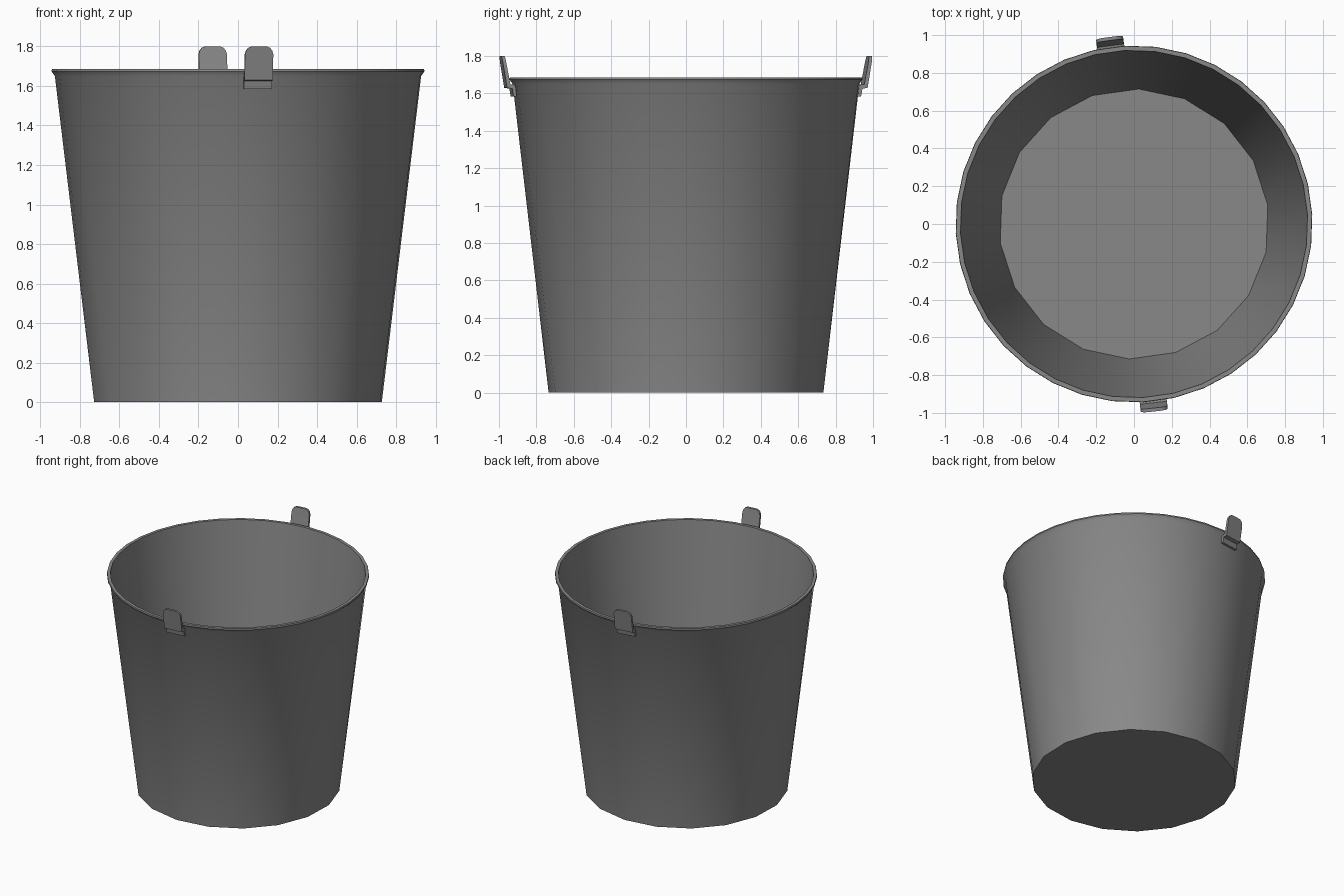
import bpy, bmesh
from math import sin, cos, radians, pi

if "Cube" in bpy.data.objects:
    bpy.data.objects.remove(bpy.data.objects["Cube"])

grey = bpy.data.materials.new("grey metal")
grey.use_nodes = True
COLOUR = (0.25, 0.25, 0.25, 1)
grey.diffuse_color = COLOUR
grey.node_tree.nodes["Principled BSDF"].inputs["Base Color"].default_value = COLOUR


def finish(bm, name, angle):
    bmesh.ops.recalc_face_normals(bm, faces=bm.faces)
    mesh = bpy.data.meshes.new(name)
    bm.to_mesh(mesh)
    bm.free()
    mesh.materials.append(grey)
    obj = bpy.data.objects.new(name, mesh)
    bpy.context.collection.objects.link(obj)
    bpy.ops.object.select_all(action='DESELECT')
    obj.select_set(True)
    bpy.context.view_layer.objects.active = obj
    bpy.ops.object.shade_smooth_by_angle(angle=radians(angle))
    return obj


def ring(bm, radius, z, sides, start):
    angles = [radians(start) + 2 * pi * i / sides for i in range(sides)]
    return [bm.verts.new((radius * cos(a), radius * sin(a), z)) for a in angles]


def bridge(bm, a, b):
    n = len(a)
    for i in range(n):
        j = (i + 1) % n
        bm.faces.new((a[i], a[j], b[j], b[i]))


def fan_wall(bm, low, high):
    # Each low corner meets two high corners: one triangle and one quad per side
    n, m = len(low), len(high)
    for i in range(n):
        t0, t1, t2 = (high[(2 * i + k) % m] for k in range(3))
        bm.faces.new((low[i], t1, t0))
        bm.faces.new((low[i], low[(i + 1) % n], t2, t1))


# Bucket: coarse base, finer flared rim, inner wall and floor
bm = bmesh.new()
base = ring(bm, 0.735, 0, 18, 8)
rim = [ring(bm, r, z, 36, 3) for r, z in
       ((0.928, 1.65), (0.945, 1.674), (0.943, 1.685), (0.92, 1.685))]
floor = ring(bm, 0.715, 0.015, 18, 8)
bm.faces.new(base)
bm.faces.new(floor)
fan_wall(bm, base, rim[0])
for a, b in zip(rim, rim[1:]):
    bridge(bm, a, b)
fan_wall(bm, floor, rim[-1])
finish(bm, "bucket", 35)


# Handle lugs: bent strap with a rounded top, lofted from bottom to top
def lug(name, turn):
    rows = [  # inner radius, inner z, outer radius, outer z, half width
        (0.918, 1.584, 0.935, 1.584, 0.072),
        (0.925, 1.645, 0.942, 1.625, 0.072),
        (0.952, 1.648, 0.970, 1.630, 0.072),
    ]
    for z, half in ((1.76, 0.072), (1.78, 0.066), (1.793, 0.055), (1.80, 0.038)):
        lean = 0.970 + (z - 1.63) * 0.165
        rows.append((lean - 0.018, z, lean, z, half))
    bm = bmesh.new()
    c, s = cos(turn), sin(turn)
    loops = []
    for r0, z0, r1, z1, w in rows:
        corners = ((r0, -w, z0), (r1, -w, z1), (r1, w, z1), (r0, w, z0))
        loops.append([bm.verts.new((r * c - t * s, r * s + t * c, z))
                      for r, t, z in corners])
    for a, b in zip(loops, loops[1:]):
        bridge(bm, a, b)
    bm.faces.new(loops[0])
    bm.faces.new(loops[-1])
    finish(bm, name, 30)


lug("front_lug", radians(-83.8))
lug("back_lug", radians(97.5))
